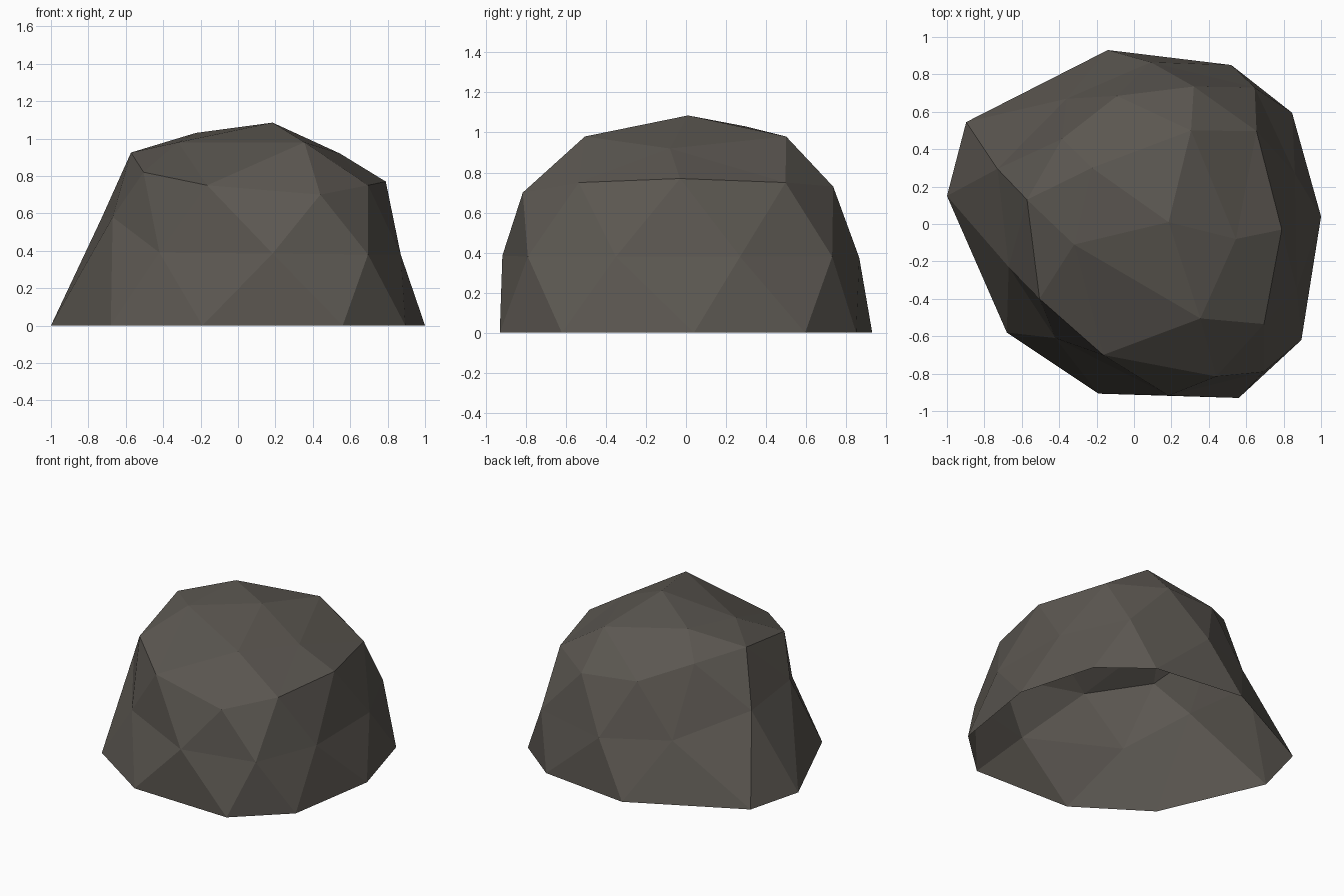
import bpy, bmesh

if "Cube" in bpy.data.objects:
    bpy.data.objects.remove(bpy.data.objects["Cube"])

# Rings of a faceted boulder, clockwise from +x, top to bottom
peak = (0.185, 0.01, 1.085)
crown = [(.545, -.08, .92), (.355, -.505, .98), (-.32, -.11, .98),
         (-.225, .30, 1.03), (.305, .50, .98)]
shoulder = [(.79, -.03, .77), (.695, -.535, .75), (.44, -.815, .70),
            (-.165, -.70, .75), (-.505, -.40, .82), (-.572, .13, .925),
            (-.385, .455, .88), (-.09, .685, .76), (.32, .735, .73),
            (.655, .497, .75)]
waist = [(.87, -.35, .38), (.695, -.79, .38), (.185, -.917, .385),
         (-.42, -.61, .39), (-.67, -.23, .58), (-.73, .295, .573),
         (-.36, .67, .40), (.09, .865, .375), (.645, .73, .38),
         (.86, .27, .38)]
rim = [(1.0, .04), (.895, -.62), (.56, -.93), (-.19, -.907), (-.68, -.58),
       (-1.0, .15), (-.897, .545), (-.14, .93), (.52, .85), (.845, .595)]

bm = bmesh.new()
P = bm.verts.new(peak)
A = [bm.verts.new(p) for p in crown]
U = [bm.verts.new(p) for p in shoulder]
E = [bm.verts.new(p) for p in waist]
R = [bm.verts.new((x, y, 0)) for x, y in rim]

# Crown triangles
for k in range(5):
    n = (k + 1) % 5
    b, c, b2 = U[2 * k], U[2 * k + 1], U[2 * n]
    for tri in ((P, A[n], A[k]), (A[k], A[n], c), (A[k], c, b), (A[n], b2, c)):
        bm.faces.new(tri)

# Side triangles, left open underneath
for j in range(10):
    n = (j + 1) % 10
    for tri in ((U[j], U[n], E[j]), (U[j], E[j], E[j - 1]),
                (R[j], E[j], R[n]), (R[j], E[j - 1], E[j])):
        bm.faces.new(tri)
bmesh.ops.recalc_face_normals(bm, faces=bm.faces)
if P.link_faces[0].normal.z < 0:
    bmesh.ops.reverse_faces(bm, faces=bm.faces)

mesh = bpy.data.meshes.new("boulder")
bm.to_mesh(mesh)
bm.free()
stone = bpy.data.materials.new("dark stone")
stone.diffuse_color = (0.105, 0.095, 0.082, 1)
stone.use_nodes = True
stone.node_tree.nodes["Principled BSDF"].inputs["Base Color"].default_value = stone.diffuse_color
mesh.materials.append(stone)
bpy.context.collection.objects.link(bpy.data.objects.new("boulder", mesh))
